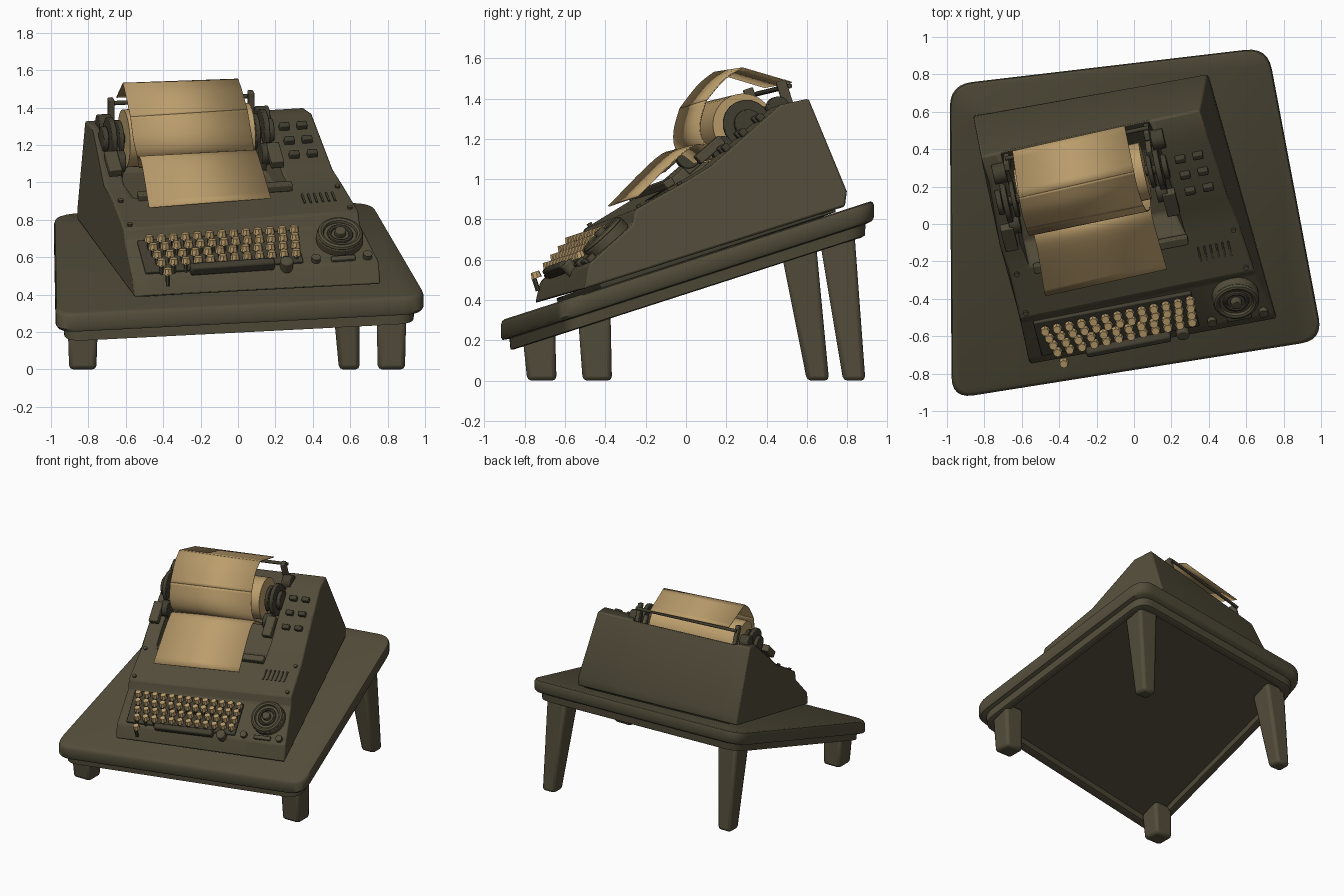
import bpy, bmesh, math
from mathutils import Vector, Matrix

if "Cube" in bpy.data.objects:
    bpy.data.objects.remove(bpy.data.objects["Cube"], do_unlink=True)

def material(name, rgb):
    m = bpy.data.materials.new(name)
    m.use_nodes = True
    m.diffuse_color = (*rgb, 1)
    bsdf = m.node_tree.nodes["Principled BSDF"]
    bsdf.inputs["Base Color"].default_value = (*rgb, 1)
    bsdf.inputs["Roughness"].default_value = 0.8
    return m

OLIVE = material("olive paint", (0.085, 0.073, 0.042))
DARK = material("dark olive", (0.055, 0.048, 0.030))
TAN = material("aged paper tan", (0.50, 0.34, 0.15))

def finish(name, bm, mat, bevel=0.0, smooth=40):
    bmesh.ops.recalc_face_normals(bm, faces=bm.faces)
    me = bpy.data.meshes.new(name)
    bm.to_mesh(me)
    bm.free()
    me.materials.append(mat)
    ob = bpy.data.objects.new(name, me)
    bpy.context.collection.objects.link(ob)
    if bevel:
        b = ob.modifiers.new("soft edges", "BEVEL")
        b.width, b.segments, b.limit_method = bevel, 2, "ANGLE"
    bpy.ops.object.select_all(action="DESELECT")
    ob.select_set(True)
    bpy.context.view_layer.objects.active = ob
    bpy.ops.object.shade_smooth_by_angle(angle=math.radians(smooth))
    return ob

def loft(name, rings, mat, closed=True, caps=True, **kw):
    bm = bmesh.new()
    vs = [[bm.verts.new(p) for p in r] for r in rings]
    n = len(rings[0])
    for a, b in zip(vs, vs[1:]):
        for i in range(n if closed else n - 1):
            j = (i + 1) % n
            bm.faces.new((a[i], a[j], b[j], b[i]))
    if caps:
        bm.faces.new(vs[0])
        bm.faces.new(vs[-1])
    return finish(name, bm, mat, **kw)

def frame(across, up):
    u = Vector(across).normalized()
    n = u.cross(Vector(up)).normalized()
    return Matrix((u, n.cross(u), n)).transposed()

def at(loc, basis, size=(1, 1, 1)):
    return Matrix.Translation(loc) @ basis.to_4x4() @ Matrix.Diagonal((*size, 1))

def boxes(name, items, mat, bevel=0.006):
    bm = bmesh.new()
    for loc, basis, size in items:
        bmesh.ops.create_cube(bm, size=1, matrix=at(loc, basis, size))
    return finish(name, bm, mat, bevel=bevel)

def discs(name, items, mat, segs=24, taper=1.0, bevel=0.0):
    bm = bmesh.new()
    for loc, basis, r, h in items:
        bmesh.ops.create_cone(bm, cap_ends=True, segments=segs, radius1=r,
                              radius2=r * taper, depth=h, matrix=at(loc, basis))
    return finish(name, bm, mat, bevel=bevel)

def ring(name, loc, basis, major, minor, mat):
    rings = []
    for i in range(33):
        a = math.tau * i / 32
        rings.append([at(loc, basis) @ Vector(((major + minor * math.cos(b)) * math.cos(a),
                      (major + minor * math.cos(b)) * math.sin(a), minor * math.sin(b)))
                      for b in (math.tau * k / 8 for k in range(8))])
    return loft(name, rings, mat, caps=False)

# Sloping table top with rounded corners and a recessed lower rim
def table_z(y):
    return 0.595 + 0.322 * y

corners = [Vector(c) for c in ((-0.975, -0.935), (1.01, -0.62), (0.715, 0.945), (-0.985, 0.745))]
outline = []
for i, c in enumerate(corners):
    p = c + (corners[i - 1] - c).normalized() * 0.12
    q = c + (corners[(i + 1) % 4] - c).normalized() * 0.12
    for k in range(7):
        t = k / 6
        outline.append(p * (1 - t) ** 2 + c * 2 * t * (1 - t) + q * t * t)
middle = Vector((-0.06, 0.03))

def table_ring(scale, drop):
    pts = [middle + (p - middle) * scale for p in outline]
    return [(p.x, p.y, table_z(p.y) - drop) for p in pts]

loft("table_top", [table_ring(*s) for s in ((0.98, 0), (0.993, 0.006), (1, 0.022), (1, 0.085),
     (0.99, 0.1), (0.955, 0.105), (0.95, 0.16), (0.93, 0.165), (0.89, 0.16), (0.88, 0.125))], OLIVE)

# Tapered legs: top centre, foot centre, top width, foot width
for name, top, foot, w0, w1 in (
        ("front_right_leg", (-0.83, -0.73), (-0.83, -0.715), 0.16, 0.145),
        ("front_left_leg", (0.82, -0.455), (0.82, -0.44), 0.16, 0.145),
        ("back_left_leg", (0.56, 0.75), (0.595, 0.835), 0.17, 0.11),
        ("back_right_leg", (-0.81, 0.56), (-0.83, 0.655), 0.17, 0.11)):
    def square(c, w, z):
        h = w / 2
        return [(c[0] + sx * h, c[1] + sy * h, z(c[1] + sy * h))
                for sx, sy in ((-1, -1), (1, -1), (1, 1), (-1, 1))]
    loft(name, [square(foot, w1, lambda y: 0), square(top, w0, lambda y: table_z(y) - 0.12)],
         OLIVE, bevel=0.022)

# Machine housing: side profiles lofted across, with a sunken paper well
left = [Vector(p) for p in ((-0.86, 0.58, 0.80), (-0.86, 0.575, 0.87), (-0.82, 0.36, 1.33),
        (-0.77, 0.22, 1.285), (-0.71, -0.12, 0.99), (-0.67, -0.25, 0.91), (-0.61, -0.51, 0.75),
        (-0.605, -0.525, 0.68), (-0.565, -0.725, 0.49), (-0.555, -0.75, 0.385))]
right = [Vector(p) for p in ((0.40, 0.79, 0.865), (0.395, 0.80, 0.94), (0.35, 0.61, 1.40),
         (0.395, 0.47, 1.37), (0.51, 0.13, 1.07), (0.56, 0, 0.99), (0.645, -0.25, 0.85),
         (0.655, -0.265, 0.775), (0.755, -0.48, 0.58), (0.765, -0.505, 0.455))]
well = {3: 0.25, 4: 0.11}

def section(t, sunk):
    return [a.lerp(b, t) - Vector((0, 0, well.get(i, 0) if sunk else 0))
            for i, (a, b) in enumerate(zip(left, right))]

loft("machine_housing", [section(*s) for s in ((0, False), (0.08, False), (0.1, True),
     (0.76, True), (0.78, False), (1, False))], OLIVE, bevel=0.014, smooth=35)

def surface(k, s, t, lift=0.0):
    p = left[k].lerp(right[k], s).lerp(left[k + 1].lerp(right[k + 1], s), t)
    return p + Vector((0, 0, lift))

across = Vector((1.31, 0.25, 0.09))
panel = frame(across, left[7] - left[8])
deck = frame(across, left[5] - left[6])
slope = frame(across, left[3] - left[4])
level = frame(across, (-0.19, 0.95, 0.31))

# Thin foot strip under the housing
boxes("foot_strip", [(Vector((-0.06, 0.05, table_z(0.05) + 0.012)), level, (1.15, 1.25, 0.03))], DARK)

# Dark keyboard bed, keys and their stems
boxes("keyboard_bed", [(surface(7, 0.38, 0.5, 0.004), panel, (0.86, 0.25, 0.03))], DARK)
caps, stems = [], []
step = Vector((0.022, -0.037, -0.042))
for row, count in enumerate((13, 13, 12, 12)):
    a = Vector((-0.475, -0.575, 0.70)) + step * row
    b = Vector((0.30, -0.415, 0.752)) + Vector((0.004, -0.037, -0.042)) * row
    for i in range(count):
        caps.append(a.lerp(b, i / (count - 1)))
caps.append(Vector((-0.375, -0.745, 0.525)))
discs("key_caps", [(p, level, 0.027, 0.032) for p in caps], TAN, segs=8, taper=0.8)
discs("key_stems", [(p - Vector((0, 0, 0.045)), level, 0.012, 0.07) for p in caps], DARK, segs=6)
boxes("space_bar", [(Vector((-0.03, -0.64, 0.55)), panel, (0.46, 0.045, 0.06))], DARK, 0.012)
discs("bar_knob", [(Vector((0.26, -0.575, 0.56)), panel, 0.035, 0.07)], OLIVE, bevel=0.008)

# Rotary dial
hub = Vector((0.545, -0.405, 0.715))
lift = panel.col[2]
discs("dial_base", [(hub - lift * 0.02, panel, 0.125, 0.06)], OLIVE, segs=32, bevel=0.008)
ring("dial_rim", hub + lift * 0.012, panel, 0.105, 0.018, OLIVE)
ring("dial_inner_ring", hub + lift * 0.012, panel, 0.058, 0.012, DARK)
discs("dial_hub", [(hub + lift * 0.02, panel, 0.03, 0.05)], OLIVE, bevel=0.006)

# Small panel fittings
boxes("panel_plate", [(surface(7, 0.86, 0.92, 0.01), panel, (0.13, 0.03, 0.025))], OLIVE)
discs("panel_buttons", [(surface(7, s, 0.9, 0.01), panel, 0.025, 0.04) for s in (0.75, 0.96)],
      OLIVE, segs=12)
boxes("vent_slots", [(surface(5, 0.8 + 0.026 * i, 0.45, 0.004), deck, (0.011, 0.09, 0.008))
                     for i in range(6)], DARK, 0)
boxes("switch_blocks", [(surface(3, s, t, 0.015), slope, (0.055, 0.035, 0.04))
                        for s in (0.85, 0.93) for t in (0.25, 0.5, 0.75)], DARK)
discs("deck_screws", [(surface(5, s, t, 0.004), deck, 0.014, 0.02)
                      for s in (0.03, 0.97) for t in (0.1, 0.9)], OLIVE, segs=8)
boxes("lower_guide", [(surface(5, 0.44, 0.08, 0.02), deck, (0.84, 0.05, 0.04))], OLIVE)

# Paper roll and carriage ends
end_a, end_b = Vector((-0.61, 0.14, 1.235)), Vector((0.06, 0.285, 1.27))
axis = (end_b - end_a).normalized()
roll = frame((0, 0.3, 1), Vector((0, 0.3, 1)).cross(axis) * -1)
roll = Matrix((axis.orthogonal().normalized(), axis.cross(axis.orthogonal()).normalized(), axis)).transposed()
length = (end_b - end_a).length
discs("paper_roll", [((end_a + end_b) / 2, roll, 0.155, length)], TAN, segs=40)
discs("roll_axle", [((end_a + end_b) / 2, roll, 0.03, length + 0.24)], DARK, segs=12)
back, down = Vector((-0.02, 0.15, 0.08)), Vector((0.03, -0.12, -0.12))
for side, base, d in (("right", end_a, -1), ("left", end_b, 1)):
    out = axis * d
    discs(side + "_carriage_wheels", [
        (base + out * 0.03, roll, 0.10, 0.025), (base + out * 0.075, roll, 0.12, 0.03),
        (base + out * 0.11, roll, 0.07, 0.03), (base + out * 0.06 + down, roll, 0.06, 0.06),
        (base + out * 0.09 + back, roll, 0.055, 0.07)], DARK, segs=20, bevel=0.005)
    boxes(side + "_carriage_arm", [
        (base + out * 0.05 + Vector((0, -0.01, -0.06)), slope, (0.03, 0.36, 0.09)),
        (base + out * 0.1 + Vector((0.04, -0.19, -0.13)), slope, (0.07, 0.16, 0.05)),
        (base + out * 0.04 + Vector((-0.03, 0.2, 0.14)), level, (0.03, 0.05, 0.16))], OLIVE)
rod = (end_a + end_b) / 2 + Vector((-0.03, 0.22, 0.19))
discs("paper_rod", [(rod, roll, 0.012, length + 0.1)], DARK, segs=10)

# Paper sheets as thin curved strips
def sheet(name, edge_a, edge_b):
    def smooth(pts):
        pts = [Vector(p) for p in pts]
        ext = [pts[0]] + pts + [pts[-1]]
        out = []
        for p0, p1, p2, p3 in zip(ext, ext[1:], ext[2:], ext[3:]):
            for k in range(5):
                t = k / 5
                out.append(p1 + ((p2 - p0) * t + (2 * p0 - 5 * p1 + 4 * p2 - p3) * t * t
                           + (3 * p1 - p0 - 3 * p2 + p3) * t ** 3) / 2)
        return out + [pts[-1]]
    ob = loft(name, [smooth(edge_a), smooth(edge_b)], TAN, closed=False, caps=False)
    solid = ob.modifiers.new("thickness", "SOLIDIFY")
    solid.thickness, solid.offset = 0.006, 0

sheet("upper_paper",
      [(-0.575, -0.03, 1.35), (-0.56, -0.06, 1.23), (-0.54, -0.04, 1.14), (-0.53, 0.07, 1.08)],
      [(0.05, 0.10, 1.39), (0.07, 0.07, 1.27), (0.085, 0.095, 1.175), (0.09, 0.21, 1.11)])
sheet("upper_paper_rise",
      [(-0.615, 0.14, 1.53), (-0.6, 0.06, 1.465), (-0.575, -0.03, 1.35)],
      [(0.0, 0.28, 1.552), (0.02, 0.19, 1.495), (0.05, 0.10, 1.39)])
sheet("paper_flap", [(-0.65, 0.39, 1.455), (-0.615, 0.14, 1.53)],
      [(-0.05, 0.525, 1.48), (0.0, 0.28, 1.552)])
sheet("lower_paper",
      [(-0.53, 0.04, 1.08), (-0.535, -0.05, 1.135), (-0.515, -0.15, 1.10), (-0.476, -0.385, 0.865)],
      [(0.09, 0.18, 1.11), (0.09, 0.09, 1.17), (0.11, -0.01, 1.135), (0.176, -0.24, 0.915)])
